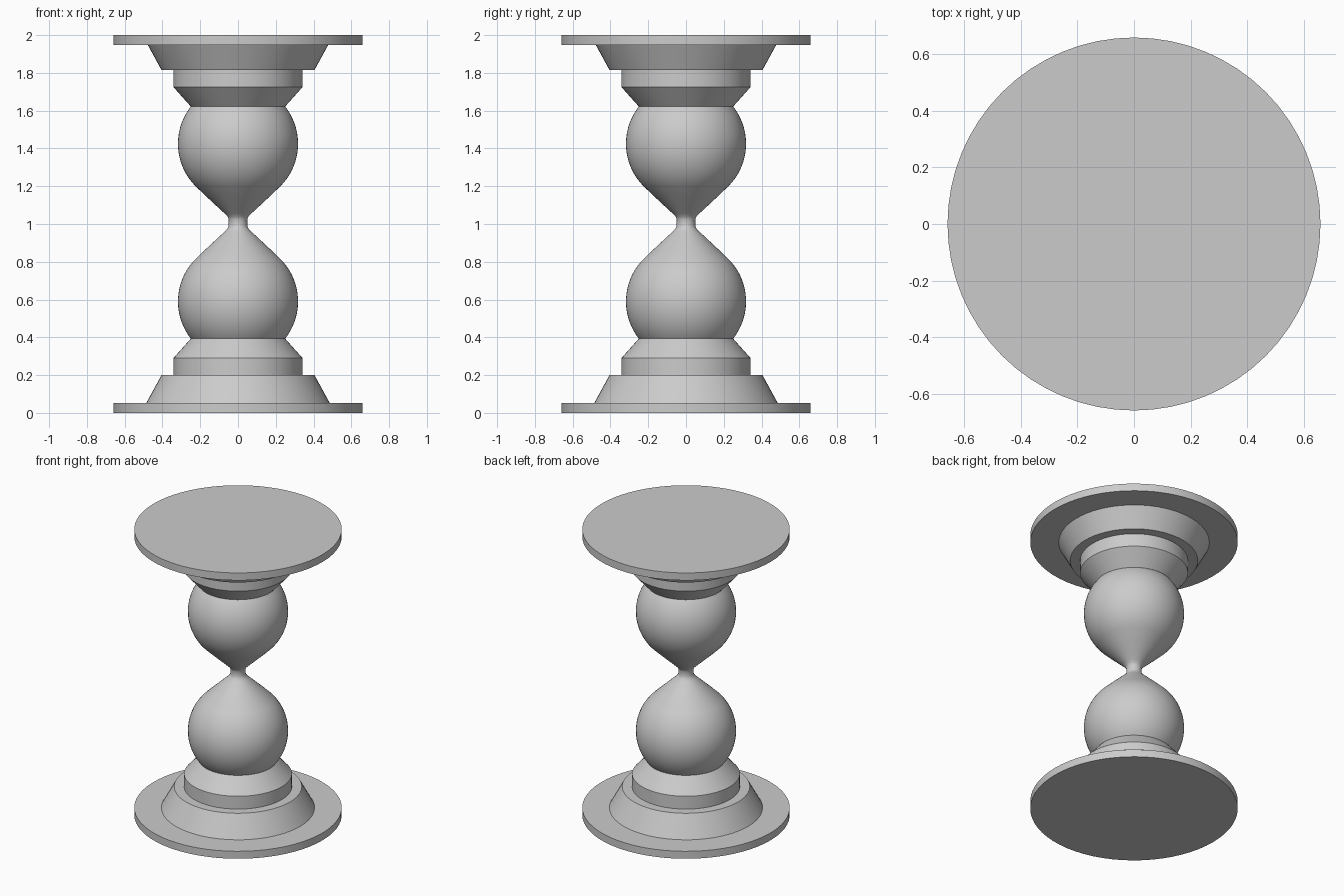
import bpy, bmesh, math

if "Cube" in bpy.data.objects:
    bpy.data.objects.remove(bpy.data.objects["Cube"])

SEG = 64
MIRROR = 2.015  # inner parts mirror about z = 1.0075


def lathe(name, profile, cap=True):
    """Revolve (radius, z) points around the z axis."""
    bm = bmesh.new()
    rings = []
    for r, z in sorted(profile, key=lambda p: p[1]):
        rings.append([bm.verts.new((r * math.cos(2 * math.pi * i / SEG),
                                    r * math.sin(2 * math.pi * i / SEG), z))
                      for i in range(SEG)])
    for a, b in zip(rings, rings[1:]):
        for i in range(SEG):
            j = (i + 1) % SEG
            bm.faces.new((a[i], a[j], b[j], b[i]))
    if cap:
        bm.faces.new(rings[0][::-1])
        bm.faces.new(rings[-1])
    me = bpy.data.meshes.new(name)
    bm.to_mesh(me)
    bm.free()
    ob = bpy.data.objects.new(name, me)
    bpy.context.collection.objects.link(ob)
    bpy.ops.object.select_all(action='DESELECT')
    ob.select_set(True)
    bpy.context.view_layer.objects.active = ob
    bpy.ops.object.shade_smooth_by_angle(angle=math.radians(25))
    return ob


def flip(profile, total):
    return [(r, total - z) for r, z in profile]


# End plates, stepped tapers and chamfered collars, bottom and top
plate = [(0.658, 0.0), (0.658, 0.052)]
taper = [(0.487, 0.05), (0.405, 0.2)]
collar = [(0.342, 0.195), (0.342, 0.29), (0.25, 0.393)]
lathe("bottom_plate", plate)
lathe("top_plate", flip(plate, 2.0))
for part, prof in (("taper", taper), ("collar", collar)):
    lathe("bottom_" + part, prof)
    lathe("top_" + part, flip(prof, MIRROR))

# Glass: two spherical bulbs running into a narrow neck
R, CZ = 0.318, 0.59
half = []
for k in range(19):
    a = math.radians(-39 + k * (84 / 18))
    half.append((R * math.cos(a), CZ + R * math.sin(a)))
half += [(0.165, 0.872), (0.105, 0.928), (0.07, 0.96), (0.055, 0.976), (0.049, 0.99)]
lathe("glass_bulbs", half + flip(half, MIRROR))
